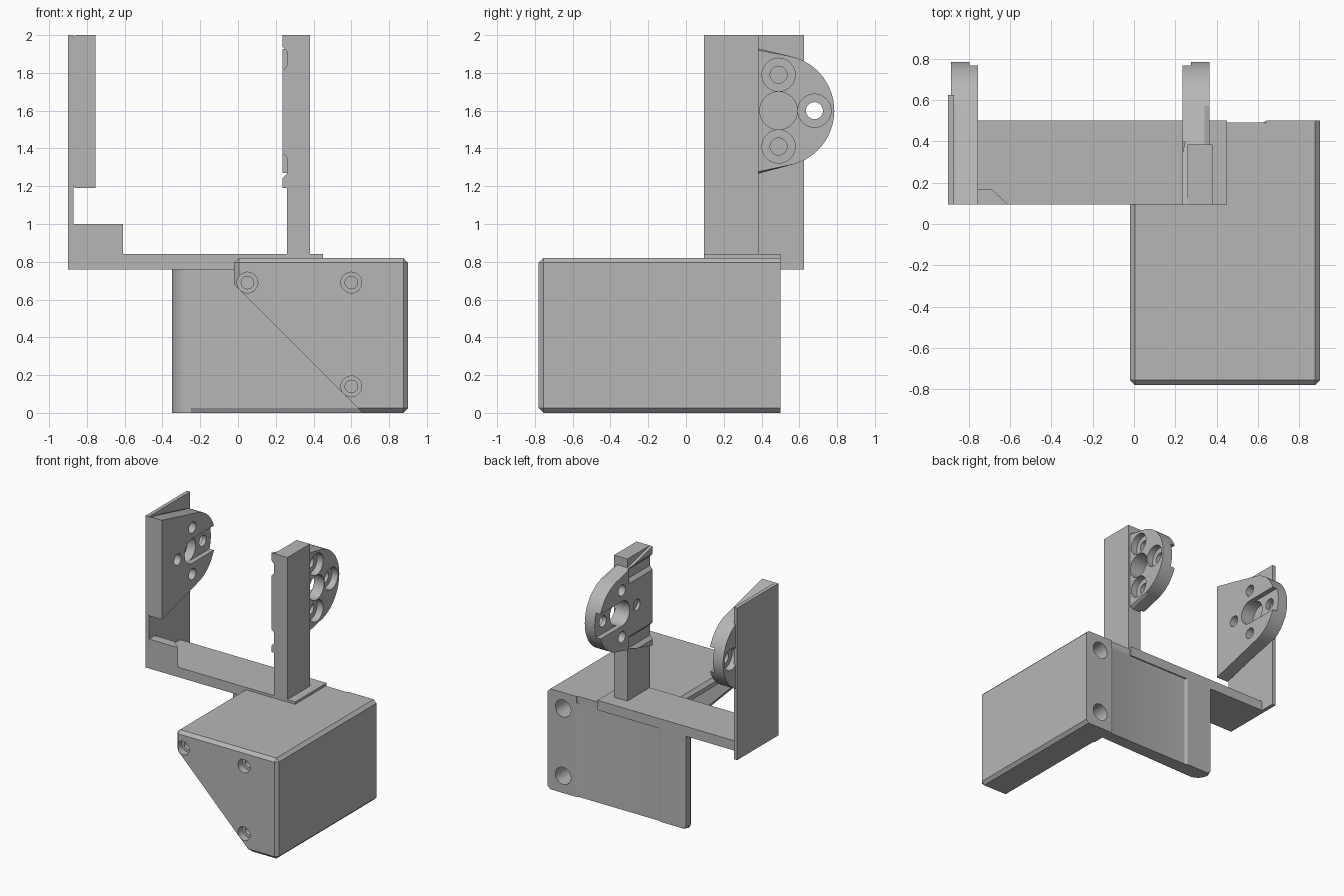
import bpy, bmesh, math

cube = bpy.data.objects.get("Cube")
if cube:
    bpy.data.objects.remove(cube, do_unlink=True)

grey = bpy.data.materials.new("plain_grey")
grey.use_nodes = True
tone = (0.47, 0.47, 0.47, 1)
grey.diffuse_color = tone
grey.node_tree.nodes["Principled BSDF"].inputs["Base Color"].default_value = tone


def prism(name, profile, axis, lo, hi, bevel=None, width=0.025):
    """Extrude a 2D profile along an axis; bevel picks edges to chamfer."""
    place = {"x": lambda u, v, w: (w, u, v),
             "y": lambda u, v, w: (u, w, v),
             "z": lambda u, v, w: (u, v, w)}[axis]
    bm = bmesh.new()
    ends = [[bm.verts.new(place(u, v, w)) for u, v in profile] for w in (lo, hi)]
    n = len(profile)
    bm.faces.new(ends[0])
    bm.faces.new(ends[1][::-1])
    for i in range(n):
        j = (i + 1) % n
        bm.faces.new((ends[0][i], ends[1][i], ends[1][j], ends[0][j]))
    if bevel:
        edges = [e for e in bm.edges if bevel(e.verts[0].co, e.verts[1].co)]
        bmesh.ops.bevel(bm, geom=edges, offset=width, segments=1,
                        affect='EDGES', clamp_overlap=True)
    bmesh.ops.recalc_face_normals(bm, faces=bm.faces)
    mesh = bpy.data.meshes.new(name)
    bm.to_mesh(mesh)
    bm.free()
    mesh.materials.append(grey)
    obj = bpy.data.objects.new(name, mesh)
    bpy.context.collection.objects.link(obj)
    return obj


def box(name, x, y, z, bevel=None):
    rect = [(x[0], y[0]), (x[1], y[0]), (x[1], y[1]), (x[0], y[1])]
    return prism(name, rect, "z", z[0], z[1], bevel)


def arc(cu, cv, r, start, end, steps):
    angles = [math.radians(start + (end - start) * i / steps) for i in range(steps + 1)]
    return [(cu + r * math.cos(a), cv + r * math.sin(a)) for a in angles]


def rod(u, v, r, axis, lo, hi):
    return prism("cutter", arc(u, v, r, 0, 360, 32)[:-1], axis, lo, hi)


def cut(obj, *cutters):
    bpy.context.view_layer.objects.active = obj
    for c in cutters:
        c.hide_render = True
        mod = obj.modifiers.new("cut", 'BOOLEAN')
        mod.operation = 'DIFFERENCE'
        mod.solver = 'EXACT'
        mod.object = c
        bpy.ops.object.modifier_apply(modifier=mod.name)
        bpy.data.objects.remove(c, do_unlink=True)


def smooth(obj):
    bpy.ops.object.select_all(action='DESELECT')
    obj.select_set(True)
    bpy.context.view_layer.objects.active = obj
    bpy.ops.object.shade_smooth_by_angle(angle=math.radians(25))


# Housing: chamfered block, hollowed and opened along a diagonal
housing = box("housing", (-0.02, 0.9), (-0.78, 0.5), (0, 0.82),
              lambda a, b: not (a.y > 0.49 and b.y > 0.49))
cut(housing,
    box("cutter", (-0.5, 0.65), (-0.66, 0.6), (-0.1, 0.76)),
    prism("cutter", [(0.76, -0.1), (-0.1, -0.1), (-0.1, 0.76)], "y", -0.9, 0.3),
    box("cutter", (-0.1, 0.64), (0.49, 0.6), (0.7, 0.9)))
# Counterbored screw holes in the front plate
for x, z in ((0.05, 0.69), (0.6, 0.69), (0.6, 0.14)):
    cut(housing, rod(x, z, 0.055, "y", -0.9, -0.72), rod(x, z, 0.033, "y", -0.9, -0.6))
# Bolt holes in the thick side wall
for z in (0.14, 0.69):
    cut(housing, rod(0.76, z, 0.07, "y", 0.2, 0.7))
smooth(housing)

# Back plate with a rounded free edge and a shallow recess
outline = arc(-0.25, 0.47, 0.1, 180, 270, 10) + [
    (0.65, 0.37), (0.65, 0.5), (0.62, 0.49), (-0.1, 0.49), (-0.12, 0.5), (-0.35, 0.5)]
back_plate = prism("back_plate", outline, "z", 0, 0.765,
                   lambda a, b: max(a.z, b.z) < 0.01 and min(a.y, b.y) < 0.48
                   and min(a.x, b.x) < 0.6)
smooth(back_plate)

# Cross arm and its end block
box("cross_arm", (-0.9, 0.45), (0.095, 0.5), (0.76, 0.84))
prism("end_block", [(-0.9, 0.095), (-0.61, 0.095), (-0.69, 0.17), (-0.9, 0.17)],
      "z", 0.8, 1.0)

# Uprights
box("side_panel", (-0.9, -0.87), (0.095, 0.625), (0.76, 2))
box("post", (0.26, 0.38), (0.095, 0.385), (0.8, 2))

# Rounded mounting pads, one on each upright
pad_outline = [(0.095, 1.19)] + arc(0.49, 1.6, 0.295, -74, 74, 32) + [(0.095, 2)]


def mounting_pad(name, inner, outer):
    side = 1 if outer > inner else -1
    pad = prism(name, pad_outline, "x", inner, outer,
                lambda a, b: abs(a.x - outer) < 1e-4 and abs(b.x - outer) < 1e-4
                and max(a.y, b.y) > 0.2)
    lo, hi = min(inner, outer) - 0.1, max(inner, outer) + 0.1
    # Centre hole, ring of small holes, counterbores and the slot
    cut(pad, rod(0.49, 1.6, 0.1, "x", lo, hi))
    for y, z in ((0.49, 1.79), (0.49, 1.41), (0.68, 1.6), (0.3, 1.6)):
        cut(pad, rod(y, z, 0.045, "x", lo, hi))
        if y > 0.4:
            cut(pad, rod(y, z, 0.088, "x", *sorted((inner + side * 0.075, outer + side * 0.1))))
    slot = sorted((inner - side * 0.1, inner + side * 0.04))
    cut(pad, box("cutter", slot, (0.49, 0.9), (1.5, 1.7)))
    return pad


left_pad = mounting_pad("panel_pad", -0.755, -0.885)
right_pad = mounting_pad("post_pad", 0.235, 0.365)
# Grooves across the post pad
for low, high in ((1.24, 1.38), (1.81, 1.94)):
    groove = [(0.225, low - 0.01), (0.262, low + 0.03),
              (0.262, high - 0.03), (0.225, high + 0.01)]
    cut(right_pad, prism("cutter", groove, "y", 0, 0.4))
smooth(left_pad)
smooth(right_pad)
